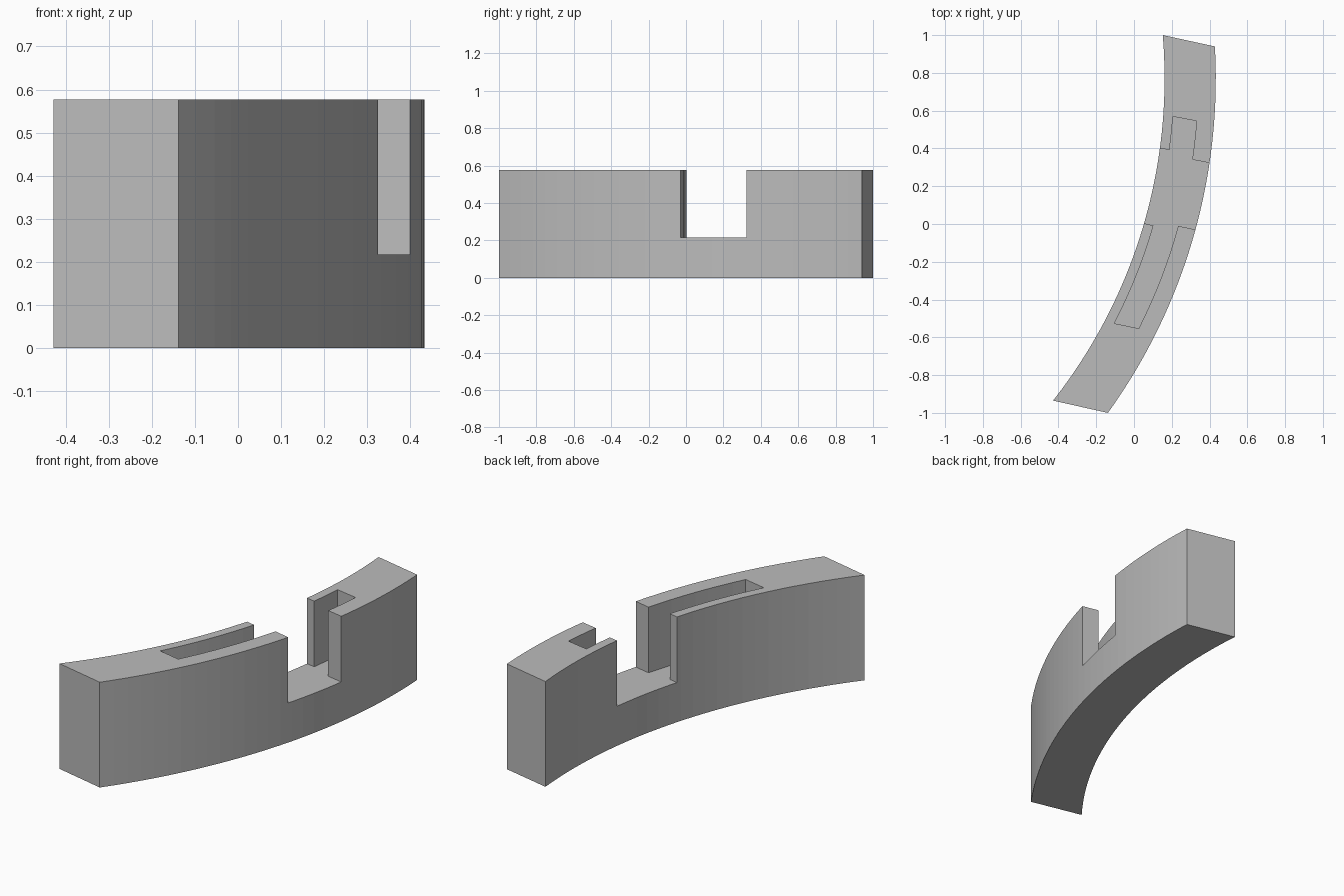
import bpy
import bmesh
import math

if "Cube" in bpy.data.objects:
    bpy.data.objects.remove(bpy.data.objects["Cube"], do_unlink=True)

CENTRE = (-2.595, 0.77)
R_IN, R_OUT = 2.757, 3.028            # curved faces of the block
SLOT_IN, SLOT_OUT = 2.808, 2.935      # walls of the slot
HEIGHT, FLOOR = 0.577, 0.217


def arc(radius, y0, y1, steps):
    """Points on a circle about CENTRE running from y0 to y1."""
    a0, a1 = (math.asin((y - CENTRE[1]) / radius) for y in (y0, y1))
    angles = [a0 + (a1 - a0) * i / steps for i in range(steps + 1)]
    return [(CENTRE[0] + radius * math.cos(a), CENTRE[1] + radius * math.sin(a))
            for a in angles]


def prism(name, outline, z0, z1):
    """Upright solid with the given plan outline."""
    bm = bmesh.new()
    base = bm.faces.new([bm.verts.new((x, y, z0)) for x, y in outline])
    top = bmesh.ops.extrude_face_region(bm, geom=[base])["geom"]
    verts = [v for v in top if isinstance(v, bmesh.types.BMVert)]
    bmesh.ops.translate(bm, verts=verts, vec=(0, 0, z1 - z0))
    bmesh.ops.recalc_face_normals(bm, faces=bm.faces)
    mesh = bpy.data.meshes.new(name)
    bm.to_mesh(mesh)
    bm.free()
    obj = bpy.data.objects.new(name, mesh)
    bpy.context.collection.objects.link(obj)
    return obj


grey = bpy.data.materials.new("plain grey")
grey.use_nodes = True
colour = (0.5, 0.5, 0.5, 1)
grey.diffuse_color = colour
grey.node_tree.nodes["Principled BSDF"].inputs["Base Color"].default_value = colour

# Curved block with parallel slanted ends
outline = arc(R_OUT, -1.0, 0.94, 28) + arc(R_IN, 1.0, -0.935, 28)
block = prism("curved_block", outline, 0, HEIGHT)
block.data.materials.append(grey)

# Cross notch with a narrower slot running into both halves
notch = ([(-0.05, 0.027)]
         + arc(SLOT_IN, -0.008, -0.526, 8)
         + arc(SLOT_OUT, -0.553, -0.01, 8)
         + [(0.5, -0.068), (0.5, 0.304)]
         + arc(SLOT_OUT, 0.341, 0.545, 3)
         + arc(SLOT_IN, 0.569, 0.392, 3)
         + [(-0.05, 0.436)])
cutter = prism("notch_cutter", notch, FLOOR, HEIGHT + 0.2)
cutter.data.materials.append(grey)
cutter.hide_render = True

cut = block.modifiers.new("notch", "BOOLEAN")
cut.operation = "DIFFERENCE"
cut.solver = "EXACT"
cut.object = cutter
bpy.context.view_layer.objects.active = block
bpy.ops.object.modifier_apply(modifier=cut.name)
bpy.data.objects.remove(cutter, do_unlink=True)
